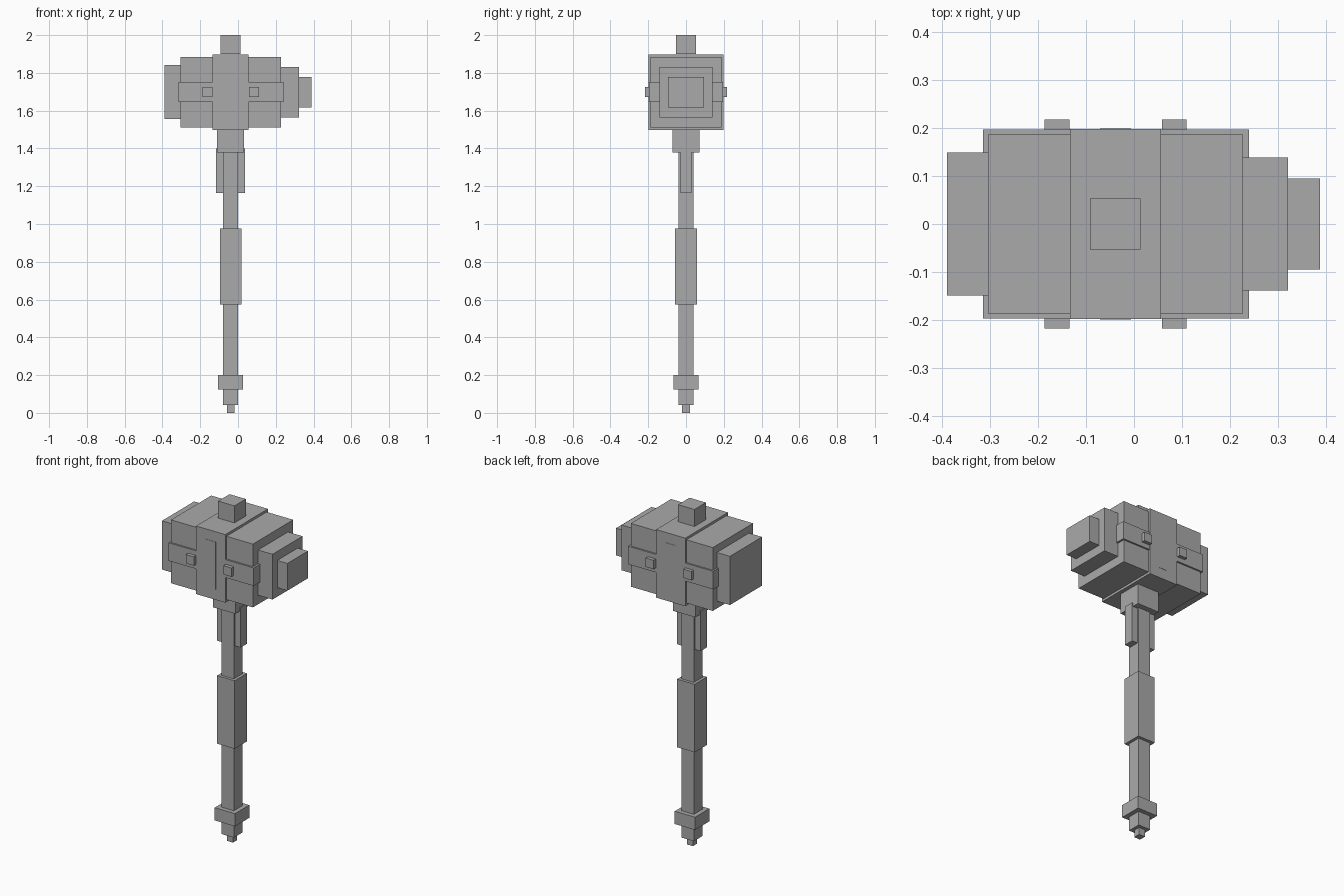
import bpy

cube = bpy.data.objects.get("Cube")
if cube:
    bpy.data.objects.remove(cube, do_unlink=True)

grey = bpy.data.materials.new("plain_grey")
grey.use_nodes = True
COLOUR = (0.4, 0.4, 0.4, 1)
grey.diffuse_color = COLOUR
grey.node_tree.nodes["Principled BSDF"].inputs["Base Color"].default_value = COLOUR

AXIS = -0.039  # x of the shaft's centre line
MID = 1.698    # height of the head's centre


def box(name, x, y, z):
    """Box between the (low, high) limits on each axis."""
    limits = (x, y, z)
    bpy.ops.mesh.primitive_cube_add(size=1)
    ob = bpy.context.object
    ob.name = name
    for v in ob.data.vertices:
        v.co = [lim[0] if c < 0 else lim[1] for c, lim in zip(v.co, limits)]
    ob.data.materials.append(grey)
    return ob


def shaft_part(name, half, low, high):
    return box(name, (AXIS - half, AXIS + half), (-half, half), (low, high))


def head_part(name, left, right, depth, height):
    return box(name, (left, right), (-depth, depth), (MID - height, MID + height))


# Shaft, from the pommel up to the finial
shaft_part("pommel_tip", 0.02, 0, 0.042)
shaft_part("pommel_neck", 0.04, 0.042, 0.125)
shaft_part("pommel_guard", 0.066, 0.125, 0.2)
shaft_part("shaft", 0.04, 0.2, 1.38)
shaft_part("grip", 0.057, 0.575, 0.975)
shaft_part("collar", 0.072, 1.378, 1.5)
shaft_part("finial", 0.053, 1.9, 2)

# Langets on both sides of the shaft, below the head
for side, name in ((-1, "right_langet"), (1, "left_langet")):
    ends = sorted((AXIS + side * 0.038, AXIS + side * 0.077))
    box(name, ends, (-0.03, 0.03), (1.165, 1.4))

# Head
head_part("head_centre", -0.134, 0.056, 0.198, 0.2)
head_part("head_body", -0.305, 0.228, 0.187, 0.186)
head_part("head_band", -0.315, 0.24, 0.197, 0.053)
head_part("broad_striking_face", -0.39, -0.3, 0.149, 0.143)
head_part("stepped_face_base", 0.22, 0.322, 0.139, 0.133)
head_part("stepped_face_tip", 0.32, 0.388, 0.095, 0.08)

# Thin panel on the front and back of the centre block
head_part("centre_panel", -0.071, -0.006, 0.1995, 0.14)

# Studs on the band, front and back
for side, face in ((-1, "front"), (1, "back")):
    y = sorted((side * 0.19, side * 0.218))
    for x, hand in ((-0.161, "right"), (0.084, "left")):
        box(f"{face}_{hand}_stud", (x - 0.026, x + 0.026), y, (MID - 0.026, MID + 0.026))
